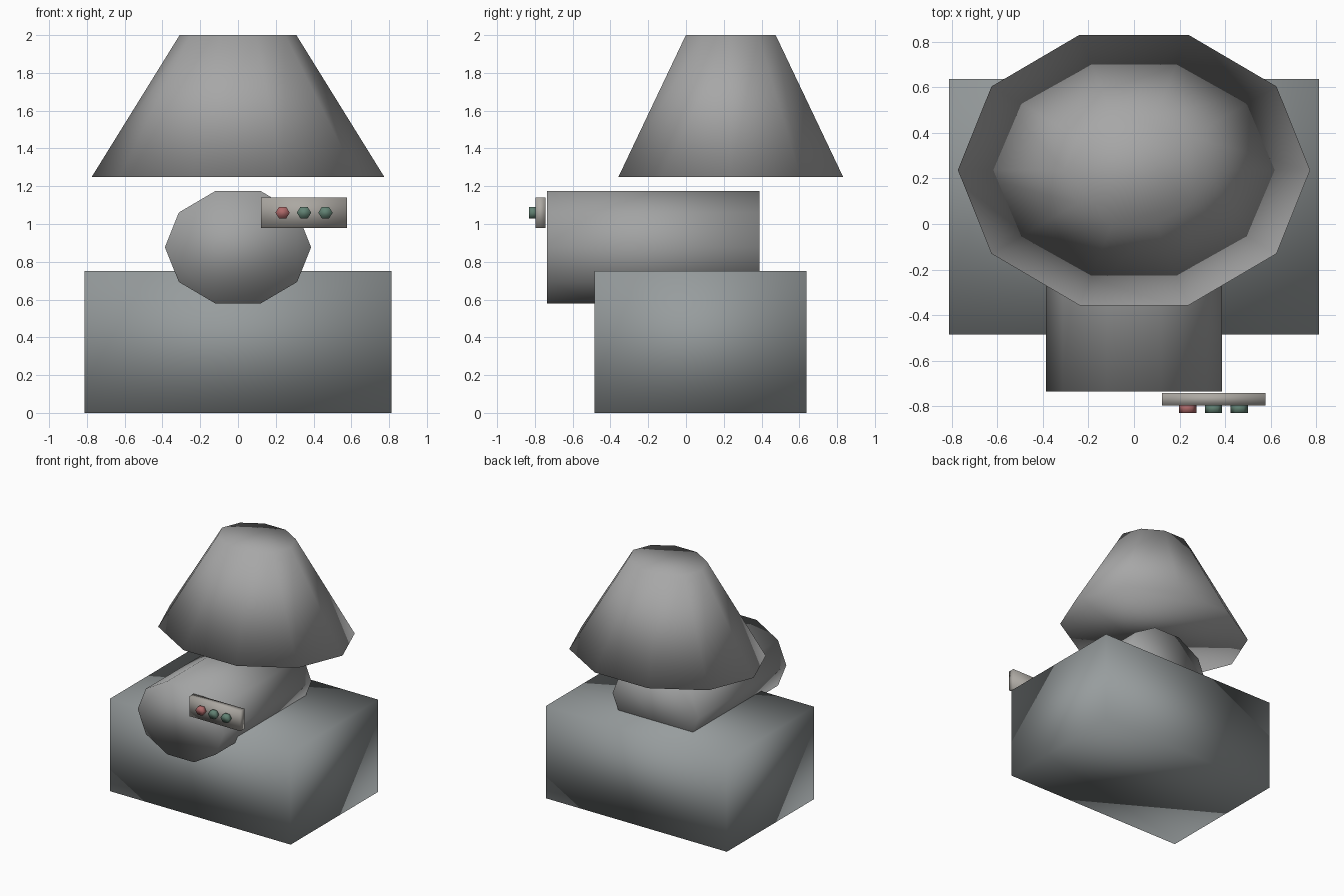
import bpy, bmesh
from math import cos, sin, pi

if "Cube" in bpy.data.objects:
    bpy.data.objects.remove(bpy.data.objects["Cube"])


def finish(name, bm, color):
    bmesh.ops.recalc_face_normals(bm, faces=bm.faces)
    me = bpy.data.meshes.new(name)
    bm.to_mesh(me)
    bm.free()
    for p in me.polygons:
        p.use_smooth = True
    mat = bpy.data.materials.new(name + "_color")
    mat.diffuse_color = (*color, 1)
    mat.use_nodes = True
    mat.node_tree.nodes["Principled BSDF"].inputs["Base Color"].default_value = mat.diffuse_color
    me.materials.append(mat)
    ob = bpy.data.objects.new(name, me)
    bpy.context.collection.objects.link(ob)
    return ob


def box(name, lo, hi, color):
    bm = bmesh.new()
    bmesh.ops.create_cube(bm, size=1)
    for v in bm.verts:
        v.co = [(a + b) / 2 + c * (b - a) for a, b, c in zip(lo, hi, v.co)]
    return finish(name, bm, color)


def prism(name, sides, place, end_a, end_b, color):
    """Capped prism or frustum; each end is (radius_1, radius_2, position along the axis)."""
    bm = bmesh.new()
    rings = []
    for r1, r2, t in (end_a, end_b):
        angles = [2 * pi * i / sides for i in range(sides)]
        rings.append([bm.verts.new(place(r1 * cos(a), r2 * sin(a), t)) for a in angles])
    for i in range(sides):
        j = (i + 1) % sides
        bm.faces.new((rings[0][i], rings[0][j], rings[1][j], rings[1][i]))
    for ring in rings:
        bm.faces.new(ring)
    return finish(name, bm, color)


# Base block
box("base_block", (-0.813, -0.485, 0), (0.813, 0.637, 0.75), (0.31, 0.335, 0.34))

# Horizontal ten-sided drum, half sunk into the base
prism("drum", 10, lambda u, v, t: (u, t, 0.877 + v),
      (0.387, 0.313, -0.735), (0.387, 0.313, 0.39), (0.365, 0.37, 0.37))

# Tapered ten-sided hood floating above
prism("hood", 10, lambda u, v, t: (u, 0.237 + v, t),
      (0.774, 0.625, 1.25), (0.309, 0.25, 2.0), (0.385, 0.385, 0.385))

# Control panel in front of the drum
box("control_panel", (0.122, -0.797, 0.978), (0.578, -0.743, 1.14), (0.41, 0.39, 0.36))

# Row of hexagonal buttons: one red, two green
RED, GREEN = (0.42, 0.14, 0.14), (0.12, 0.22, 0.17)
for i, col in enumerate((RED, GREEN, GREEN)):
    x = 0.236 + i * 0.1135
    prism(f"button_{i + 1}", 6, lambda u, v, t: (x + u, t, 1.06 + v),
          (0.038, 0.035, -0.83), (0.038, 0.035, -0.79), col)
